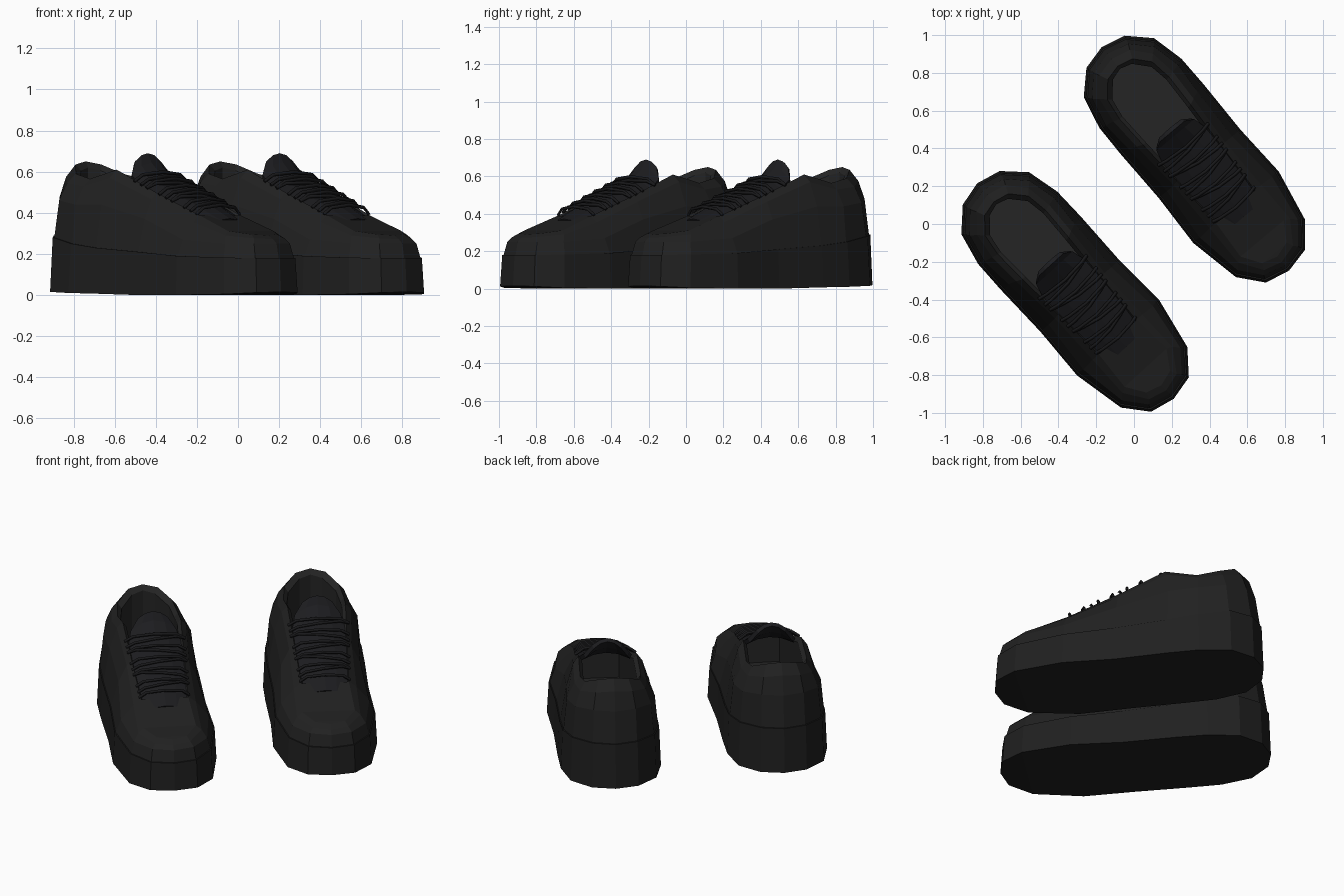
import bpy, bmesh, math
from mathutils import Matrix

if "Cube" in bpy.data.objects:
    bpy.data.objects.remove(bpy.data.objects["Cube"])


def mat(name, r, g, b):
    m = bpy.data.materials.new(name)
    m.diffuse_color = (r, g, b, 1)
    m.use_nodes = True
    m.node_tree.nodes["Principled BSDF"].inputs["Base Color"].default_value = m.diffuse_color
    return m


UPPER = mat("charcoal leather", .015, .015, .015)
SOLE = mat("black rubber", .014, .014, .014)
LINING = mat("dark insole", .018, .018, .018)
TONGUE = mat("blue black fabric", .012, .012, .014)
LACE = mat("black lace", .009, .009, .010)


def finish(name, bm, material):
    bmesh.ops.recalc_face_normals(bm, faces=bm.faces)
    me = bpy.data.meshes.new(name)
    bm.to_mesh(me)
    bm.free()
    me.materials.append(material)
    ob = bpy.data.objects.new(name, me)
    bpy.context.collection.objects.link(ob)
    return ob


# Loft closed rings; each is a half outline (along, half width, height) mirrored across the shoe axis
def loft(name, halves, material, caps=(), cap_from=0):
    bm = bmesh.new()
    rings = []
    for half in halves:
        left = [bm.verts.new(p) for p in half]
        right = [v if p[1] == 0 else bm.verts.new((p[0], -p[1], p[2])) for v, p in zip(left, half)]
        rings.append((left, right))
    loops = [l + [v for v, w in zip(r[::-1], l[::-1]) if v is not w] for l, r in rings]
    for a, b in zip(loops, loops[1:]):
        n = len(a)
        for i in range(n):
            k = (i + 1) % n
            bm.faces.new((a[i], a[k], b[k], b[i]))
    for c in caps:
        l, r = rings[c]
        for j in range(cap_from, len(l) - 1):
            f = []
            for v in (l[j], l[j + 1], r[j + 1], r[j]):
                if v not in f:
                    f.append(v)
            bm.faces.new(f)
    return finish(name, bm, material)


def zipped(u, w, z):
    return list(zip(u, w, z))


# Outlines from heel tip to toe tip
U0 = [-.772, -.74, -.63, -.453, -.272, .035, .335, .618, .742, .772]
W0 = [0, .132, .243, .284, .287, .282, .295, .238, .135, 0]
ground = zipped(U0, W0, [.02, .019, .015, .01, .007, 0, 0, .004, .012, .015])
Z1 = [.29, .29, .28, .25, .23, .21, .19, .182, .18, .18]
sole_top = zipped([u * .985 for u in U0], [w * .965 for w in W0], Z1)
upper_base = zipped([u * .975 for u in U0], [w * .945 for w in W0], Z1)
mid = zipped([-.725, -.695, -.595, -.44, -.265, .035, .335, .595, .705, .738],
             [0, .12, .215, .25, .237, .225, .25, .208, .118, 0],
             [.48, .48, .46, .44, .44, .37, .27, .25, .25, .25])
rim = zipped([-.69, -.665, -.57, -.43, -.25, .033, .33, .565, .685, .712],
             [0, .105, .185, .205, .197, .178, .178, .18, .1, 0],
             [.59, .575, .545, .53, .57, .465, .355, .29, .276, .272])
top = zipped([-.64, -.62, -.54, -.42, -.235, .03, .33, .55, .65, .675],
             [0, .085, .155, .172, .165, .15, .135, .15, .085, 0],
             [.65, .635, .59, .565, .61, .5, .388, .312, .295, .29])

parts = [
    loft("sole", [ground, sole_top, upper_base], SOLE, caps=(0,)),
    loft("upper", [upper_base, mid, rim, top], UPPER, caps=(3,), cap_from=6),
]

# Inner lining and insole inside the collar
collar = top[:7]
lip = [(u + (.018 if u < -.5 else 0), max(0, w - .02) if w else 0, z - .03) for u, w, z in collar]
floor = [(u, w, .2) for u, w, z in lip]
parts.append(loft("lining", [collar, lip, floor], LINING, caps=(2,)))

# Tongue: centre line stations (along, height, half width, edge drop)
bm = bmesh.new()
rows = []
for u, z, w, d in [(-.19, .69, .085, .04), (-.165, .645, .13, .06), (-.09, .58, .15, .045),
                   (.1, .5, .15, .035), (.25, .44, .145, .035), (.4, .372, .12, .03)]:
    rows.append([bm.verts.new((u, w * t, z - d * t * t)) for t in (-1, -.5, 0, .5, 1)])
for a, b in zip(rows, rows[1:]):
    for i in range(4):
        bm.faces.new((a[i], a[i + 1], b[i + 1], b[i]))
tongue = finish("tongue", bm, TONGUE)
sol = tongue.modifiers.new("thickness", 'SOLIDIFY')
sol.thickness = .025
sol.offset = -1
parts.append(tongue)

# Laces: straight bars plus lower slanting runs between eyelets
cu = bpy.data.curves.new("laces", 'CURVE')
cu.dimensions = '3D'
cu.bevel_depth = .009
cu.bevel_resolution = 0
cu.use_fill_caps = True


def edge_z(u):
    return .515 - .385 * u


def lace(u_left, u_right, lift):
    s = cu.splines.new('POLY')
    s.points.add(4)
    for p, (t, h) in zip(s.points, [(-1, -.015), (-.72, .7), (0, 1), (.72, .7), (1, -.015)]):
        u = u_left + (u_right - u_left) * (t + 1) / 2
        width = .172 - .03 * (u + .09) / .42
        p.co = (u + .02 * (1 - t * t), width * t, edge_z(u) + lift * h, 1)


ROWS = 6
for i in range(ROWS):
    u = -.1 + .083 * i
    lace(u, u, .045)
    if i < ROWS - 1:
        lace(*((u, u + .045) if i % 2 else (u + .045, u)), .034)
cu.materials.append(LACE)
laces = bpy.data.objects.new("laces", cu)
bpy.context.collection.objects.link(laces)
parts.append(laces)

# Place the pair
for side, (x, y, ang) in {"left": (.325, .345, -50), "right": (-.31, -.355, -47.6)}.items():
    m = Matrix.Translation((x, y, 0)) @ Matrix.Rotation(math.radians(ang), 4, 'Z')
    for p in parts:
        ob = p
        if side == "right":
            ob = p.copy()
            bpy.context.collection.objects.link(ob)
            ob.name = "right_" + p.data.name
        else:
            ob.name = "left_" + p.data.name
        ob.matrix_world = m
